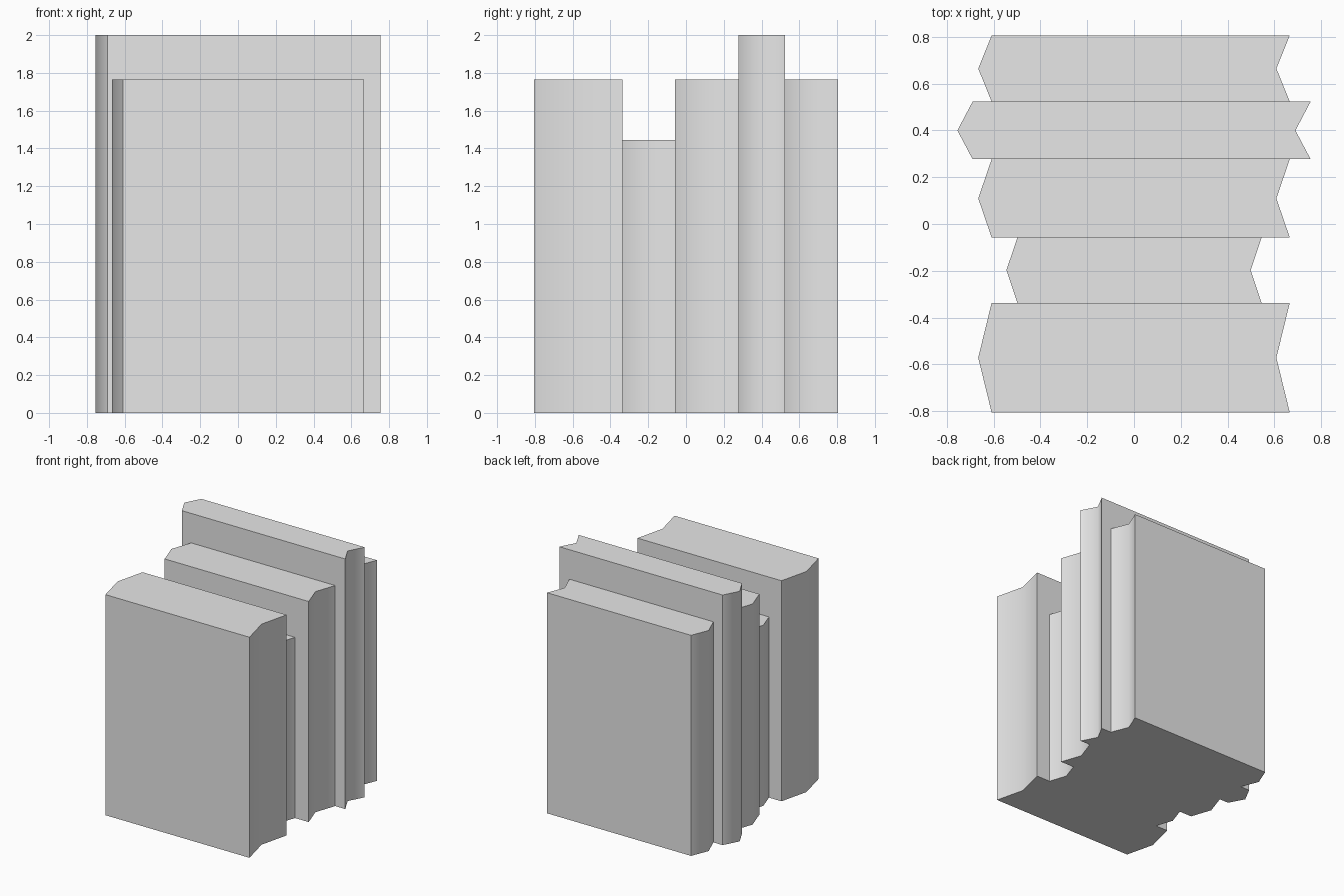
import bpy
import bmesh
import math

if "Cube" in bpy.data.objects:
    bpy.data.objects.remove(bpy.data.objects["Cube"], do_unlink=True)

# One plain grey for every book
grey = bpy.data.materials.new("plain_grey")
grey.use_nodes = True
colour = (0.8, 0.8, 0.8, 1.0)
grey.diffuse_color = colour
grey.node_tree.nodes["Principled BSDF"].inputs["Base Color"].default_value = colour

HEIGHT = 2.0   # tallest book
REACH = 0.755  # its spine ridge and page corners
INNER = 0.69   # its cover corners and page valley


def make_book(name, front, back, scale):
    """Upright book: ridged spine on -x, hollow page edge on +x."""
    middle = (front + back) / 2
    reach, inner = REACH * scale, INNER * scale
    outline = [(-inner, front), (reach, front), (inner, middle),
               (reach, back), (-inner, back), (-reach, middle)]
    bm = bmesh.new()
    base = bm.faces.new([bm.verts.new((x, y, 0)) for x, y in outline])
    top = bmesh.ops.extrude_face_region(bm, geom=[base], use_keep_orig=True)
    verts = [g for g in top["geom"] if isinstance(g, bmesh.types.BMVert)]
    bmesh.ops.translate(bm, verts=verts, vec=(0, 0, HEIGHT * scale))
    bmesh.ops.recalc_face_normals(bm, faces=bm.faces)
    mesh = bpy.data.meshes.new(name)
    bm.to_mesh(mesh)
    bm.free()
    mesh.materials.append(grey)
    book = bpy.data.objects.new(name, mesh)
    bpy.context.collection.objects.link(book)

    # Soft spine and page edge, crisp covers
    bpy.ops.object.select_all(action="DESELECT")
    book.select_set(True)
    bpy.context.view_layer.objects.active = book
    bpy.ops.object.shade_smooth_by_angle(angle=math.radians(59))


# Books side by side, front to back: name, back cover position, scale
edge = -0.806
for name, back, scale in [("thick_front_book", -0.337, 0.882),
                          ("small_book", -0.058, 0.7225),
                          ("middle_book", 0.277, 0.882),
                          ("tall_book", 0.523, 1.0),
                          ("thin_back_book", 0.806, 0.882)]:
    make_book(name, edge, back, scale)
    edge = back
